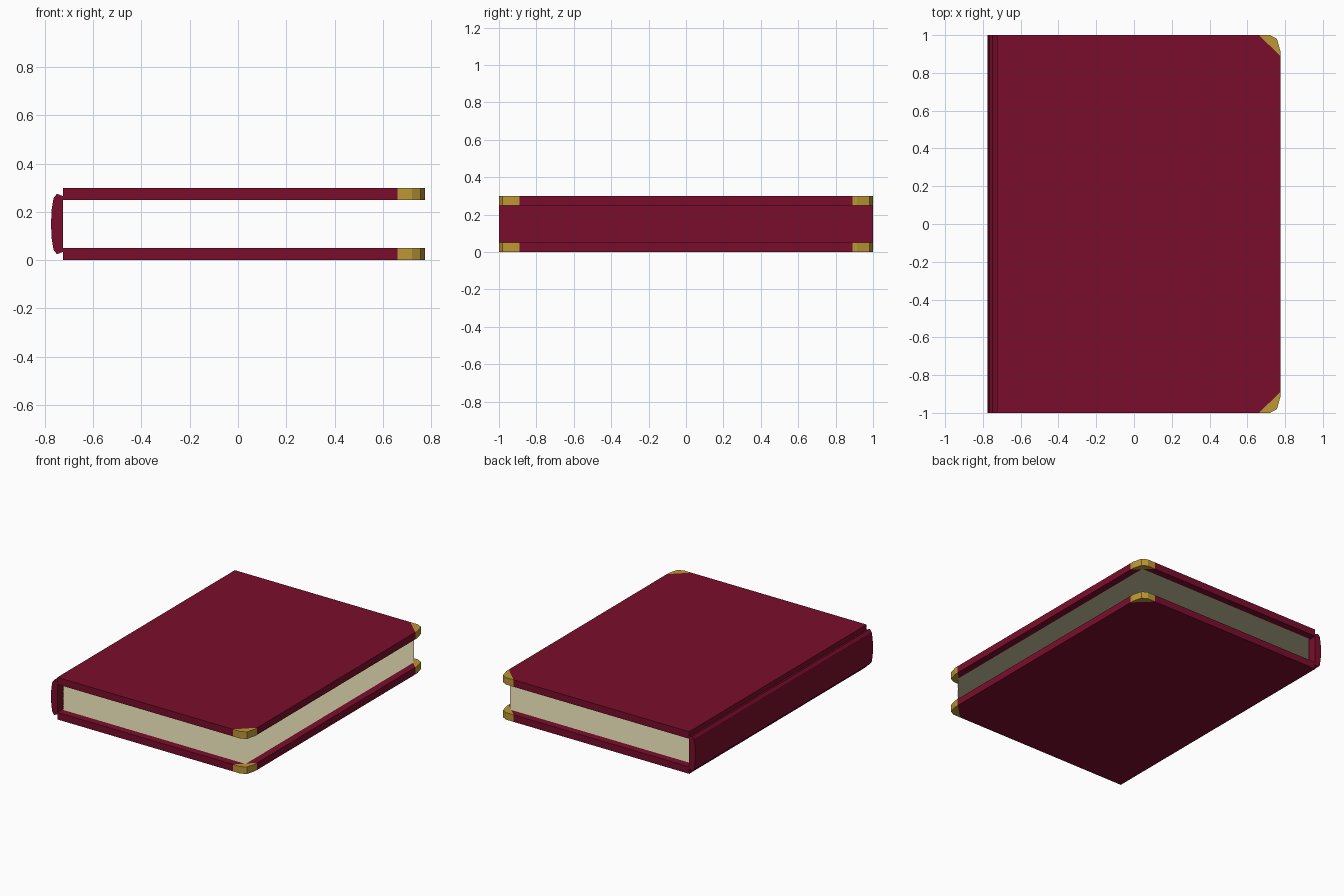
import bpy
import bmesh

if "Cube" in bpy.data.objects:
    bpy.data.objects.remove(bpy.data.objects["Cube"])


def material(name, color):
    m = bpy.data.materials.new(name)
    m.diffuse_color = (*color, 1)
    m.use_nodes = True
    m.node_tree.nodes["Principled BSDF"].inputs["Base Color"].default_value = m.diffuse_color
    return m


RED = material("burgundy cloth", (0.195, 0.004, 0.025))
GOLD = material("brass gold", (0.50, 0.31, 0.035))
CREAM = material("cream paper", (0.60, 0.56, 0.35))


def finish(name, bm, mats):
    bmesh.ops.recalc_face_normals(bm, faces=bm.faces)
    mesh = bpy.data.meshes.new(name)
    bm.to_mesh(mesh)
    bm.free()
    for m in mats:
        mesh.materials.append(m)
    ob = bpy.data.objects.new(name, mesh)
    bpy.context.collection.objects.link(ob)
    return ob


def extrude(bm, vec):
    geom = bmesh.ops.extrude_face_region(bm, geom=bm.faces[:], use_keep_orig=True)["geom"]
    bmesh.ops.translate(bm, vec=vec, verts=[g for g in geom if isinstance(g, bmesh.types.BMVert)])


# Boards with metal corner guards on the opening side
CORNER = [(0.66, 1.0), (0.72, 1.0), (0.757, 0.98), (0.775, 0.915), (0.775, 0.89)]


def cover(name, z):
    bm = bmesh.new()
    rings = [[bm.verts.new((x, s * y, z)) for x, y in CORNER] for s in (-1, 1)]
    spine_side = [bm.verts.new((-0.725, s, z)) for s in (-1, 1)]
    front, back = rings
    bm.faces.new([spine_side[0], front[0], front[-1], back[-1], back[0], spine_side[1]])
    for ring in rings:
        bm.faces.new(ring)
    extrude(bm, (0, 0, 0.05))
    for f in bm.faces:
        c = f.calc_center_median()
        f.material_index = int(c.x + abs(c.y) > 1.66)
    return finish(name, bm, [RED, GOLD])


cover("bottom_cover", 0.0)
cover("top_cover", 0.25)

# Rounded spine: half profile mirrored about mid-height, run along y
half = [(-0.725, 0.035), (-0.75, 0.025), (-0.764, 0.042), (-0.772, 0.09), (-0.775, 0.15)]
profile = half + [(x, 0.3 - z) for x, z in reversed(half[:-1])]
bm = bmesh.new()
bm.faces.new([bm.verts.new((x, -1, z)) for x, z in profile])
extrude(bm, (0, 2, 0))
finish("spine", bm, [RED])

# Pages: a stack of loose flat sheets
COUNT = 80
bm = bmesh.new()
bm.faces.new([bm.verts.new(p) for p in
              ((-0.715, -0.95, 0.0515), (0.725, -0.95, 0.0515), (0.725, 0.95, 0.0515), (-0.715, 0.95, 0.0515))])
pages = finish("pages", bm, [CREAM])
stack = pages.modifiers.new("stack", 'ARRAY')
stack.count = COUNT
stack.use_relative_offset = False
stack.use_constant_offset = True
stack.constant_offset_displace = (0, 0, 0.197 / (COUNT - 1))
